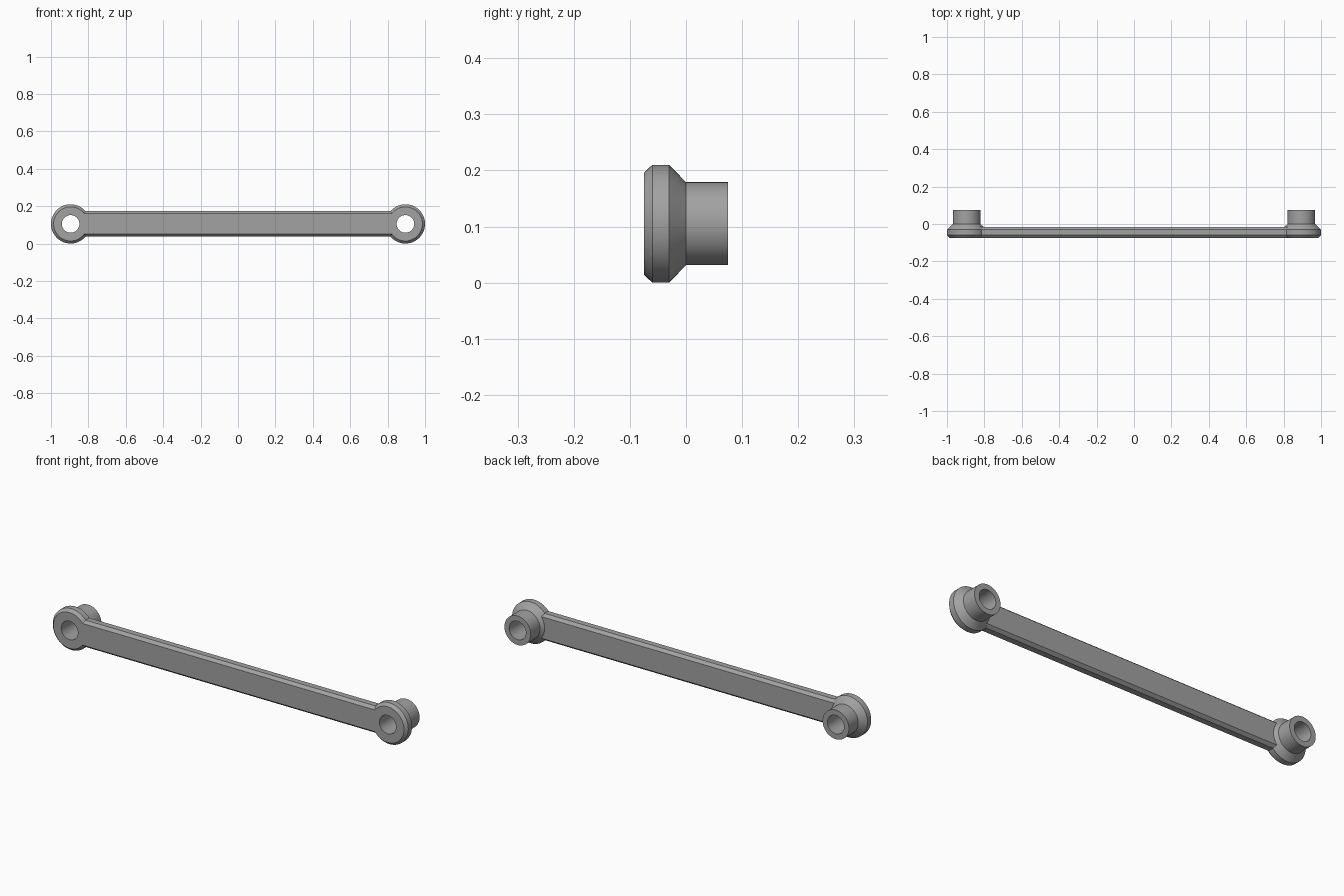
import bpy, bmesh
from math import cos, sin, tau, radians

cube = bpy.data.objects.get("Cube")
if cube:
    bpy.data.objects.remove(cube, do_unlink=True)

HUB_X, MID_Z, SEGMENTS = 0.895, 0.105, 48

grey = bpy.data.materials.new("plain grey")
grey.use_nodes = True
grey.diffuse_color = (0.36, 0.36, 0.36, 1)
grey.node_tree.nodes["Principled BSDF"].inputs["Base Color"].default_value = grey.diffuse_color


def make_object(name, rings):
    """Join matching rings of points into a closed surface; the last ring meets the first
    when the rings form a loop, otherwise the ends are capped."""
    bm = bmesh.new()
    loops = [[bm.verts.new(p) for p in ring] for ring in rings]
    closed = len(loops) > 2
    pairs = list(zip(loops, loops[1:] + loops[:1])) if closed else [(loops[0], loops[1])]
    for a, b in pairs:
        for i in range(len(a)):
            j = (i + 1) % len(a)
            bm.faces.new((a[i], a[j], b[j], b[i]))
    if not closed:
        for loop in loops:
            bm.faces.new(loop)
    bmesh.ops.recalc_face_normals(bm, faces=bm.faces)
    mesh = bpy.data.meshes.new(name)
    bm.to_mesh(mesh)
    bm.free()
    mesh.materials.append(grey)
    obj = bpy.data.objects.new(name, mesh)
    bpy.context.collection.objects.link(obj)
    return obj


# Chamfered bar between the hubs, as (y, half height) section points
section = [(-0.075, 0.055), (-0.06, 0.068), (-0.03, 0.068), (-0.015, 0.055)]
outline = [(y, h) for y, h in section] + [(y, -h) for y, h in reversed(section)]
bar = make_object("link_bar", [[(x, y, MID_Z + h) for y, h in outline]
                               for x in (-0.83, 0.83)])

# Lathed hub: flange, cone, sleeve and bore, as (radius, y) points
profile = [(0.047, -0.075), (0.091, -0.075), (0.105, -0.06), (0.105, -0.03),
           (0.074, 0), (0.074, 0.075), (0.047, 0.075)]
for side, x in (("right", -HUB_X), ("left", HUB_X)):
    rings = [[(x + r * cos(tau * i / SEGMENTS), y, MID_Z + r * sin(tau * i / SEGMENTS))
              for i in range(SEGMENTS)] for r, y in profile]
    hub = make_object(side + "_hub", rings)

    # Fuse the hub to the bar
    bpy.context.view_layer.objects.active = bar
    union = bar.modifiers.new("fuse", 'BOOLEAN')
    union.operation, union.solver, union.object = 'UNION', 'EXACT', hub
    bpy.ops.object.modifier_apply(modifier=union.name)
    bpy.data.objects.remove(hub, do_unlink=True)

# Smooth the round walls and keep the chamfer edges crisp
bpy.ops.object.select_all(action='DESELECT')
bar.select_set(True)
bpy.context.view_layer.objects.active = bar
bpy.ops.object.shade_smooth_by_angle(angle=radians(25))
